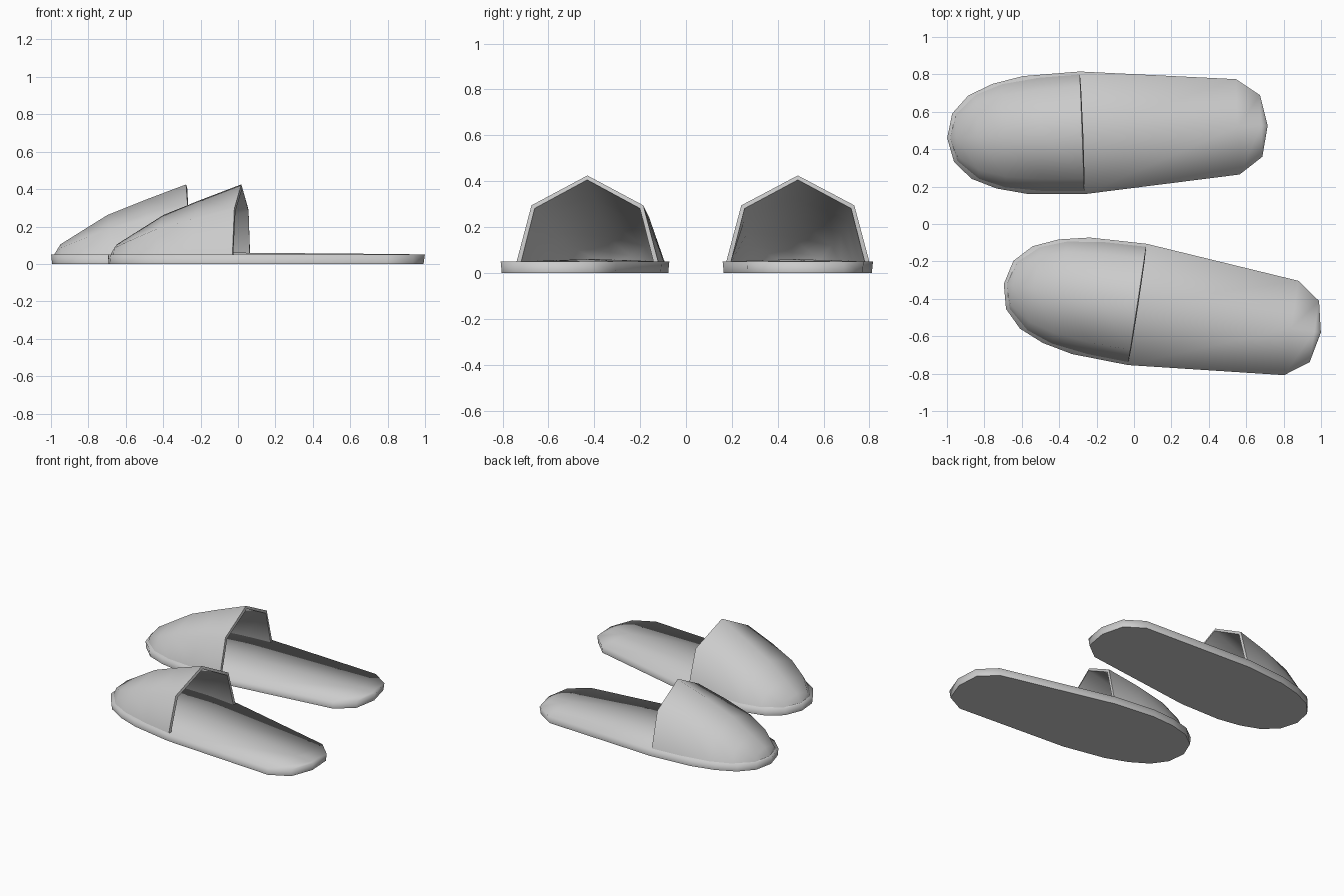
import bpy, bmesh, math
from mathutils import Matrix

old = bpy.data.objects.get("Cube")
if old:
    bpy.data.objects.remove(old, do_unlink=True)

grey = bpy.data.materials.new("light_grey_felt")
grey.use_nodes = True
colour = (0.6, 0.6, 0.6, 1)
grey.diffuse_color = colour
grey.node_tree.nodes["Principled BSDF"].inputs["Base Color"].default_value = colour

SOLE_TOP = 0.05
TOE, HEEL = -0.722, 0.993
# Sole stations: distance along the foot, half width, height of centre ridge
SOLE = [(-0.69, 0.13, 0.052), (-0.6, 0.223, 0.055), (-0.468, 0.28, 0.058),
        (-0.305, 0.315, 0.06), (0, 0.328, 0.06), (0.833, 0.255, 0.053),
        (0.958, 0.165, 0.051)]
# Upper stations: distance along the foot, half width, apex height
UPPER = [(0, 0.312, 0.425), (-0.22, 0.303, 0.342), (-0.42, 0.276, 0.262),
         (-0.56, 0.225, 0.175), (-0.672, 0.125, 0.105)]
UPPER_TIP = -0.706


def finish(bm, name, place):
    bmesh.ops.recalc_face_normals(bm, faces=bm.faces)
    mesh = bpy.data.meshes.new(name)
    bm.to_mesh(mesh)
    bm.free()
    mesh.materials.append(grey)
    ob = bpy.data.objects.new(name, mesh)
    ob.matrix_world = place
    bpy.context.collection.objects.link(ob)
    return ob


def make_sole(name, place):
    bm = bmesh.new()
    toe = bm.verts.new((TOE, 0, SOLE_TOP))
    heel = bm.verts.new((HEEL, 0, SOLE_TOP))
    rows = [[bm.verts.new(p) for p in ((u, -w, SOLE_TOP), (u, 0, z), (u, w, SOLE_TOP))]
            for u, w, z in SOLE]
    # Gently crowned footbed
    for a, b in zip(rows, rows[1:]):
        for i in (0, 1):
            bm.faces.new((a[i], b[i], b[i + 1], a[i + 1]))
    for tip, row in ((toe, rows[0]), (heel, rows[-1])):
        for i in (0, 1):
            bm.faces.new((tip, row[i], row[i + 1]))
    # Side wall and flat underside
    rim = [toe] + [r[0] for r in rows] + [heel] + [r[2] for r in reversed(rows)]
    base = [bm.verts.new((v.co.x * 0.993, v.co.y * 0.985, 0)) for v in rim]
    n = len(rim)
    for i in range(n):
        j = (i + 1) % n
        bm.faces.new((rim[i], rim[j], base[j], base[i]))
    for f in bm.faces:
        f.smooth = True
    bottom = bm.faces.new(base)
    for e in bottom.edges:
        e.smooth = False
    return finish(bm, name, place)


def make_upper(name, place):
    bm = bmesh.new()
    rows = []
    for u, w, top in UPPER:
        shoulder = SOLE_TOP + 0.653 * (top - SOLE_TOP)
        section = ((-w, SOLE_TOP), (-0.79 * w, shoulder), (0, top),
                   (0.79 * w, shoulder), (w, SOLE_TOP))
        rows.append([bm.verts.new((u, y, z)) for y, z in section])
    for a, b in zip(rows, rows[1:]):
        for i in range(4):
            bm.faces.new((a[i], a[i + 1], b[i + 1], b[i]))
    # Close the toe
    tip = bm.verts.new((UPPER_TIP, 0, SOLE_TOP))
    for i in range(4):
        bm.faces.new((rows[-1][i], rows[-1][i + 1], tip))
    for f in bm.faces:
        f.smooth = True
    ob = finish(bm, name, place)
    # Recalculated normals of an open shell must point outwards
    if sum(p.normal.z for p in ob.data.polygons) < 0:
        ob.data.flip_normals()
    # Cloth thickness with a crisp opening edge
    solid = ob.modifiers.new("thickness", 'SOLIDIFY')
    solid.thickness = 0.02
    solid.offset = -1
    solid.edge_crease_rim = 1
    bpy.ops.object.select_all(action='DESELECT')
    bpy.context.view_layer.objects.active = ob
    ob.select_set(True)
    bpy.ops.object.modifier_apply(modifier="thickness")
    bpy.ops.object.shade_smooth_by_angle(angle=math.radians(65))
    return ob


# Pair of slippers, each turned a little
for side, x, y, turn in (("left", -0.2775, 0.4875, 2.2), ("right", 0.0175, -0.43, -8.7)):
    place = Matrix.Translation((x, y, 0)) @ Matrix.Rotation(math.radians(turn), 4, 'Z')
    make_sole(side + "_slipper_sole", place)
    make_upper(side + "_slipper_upper", place)
